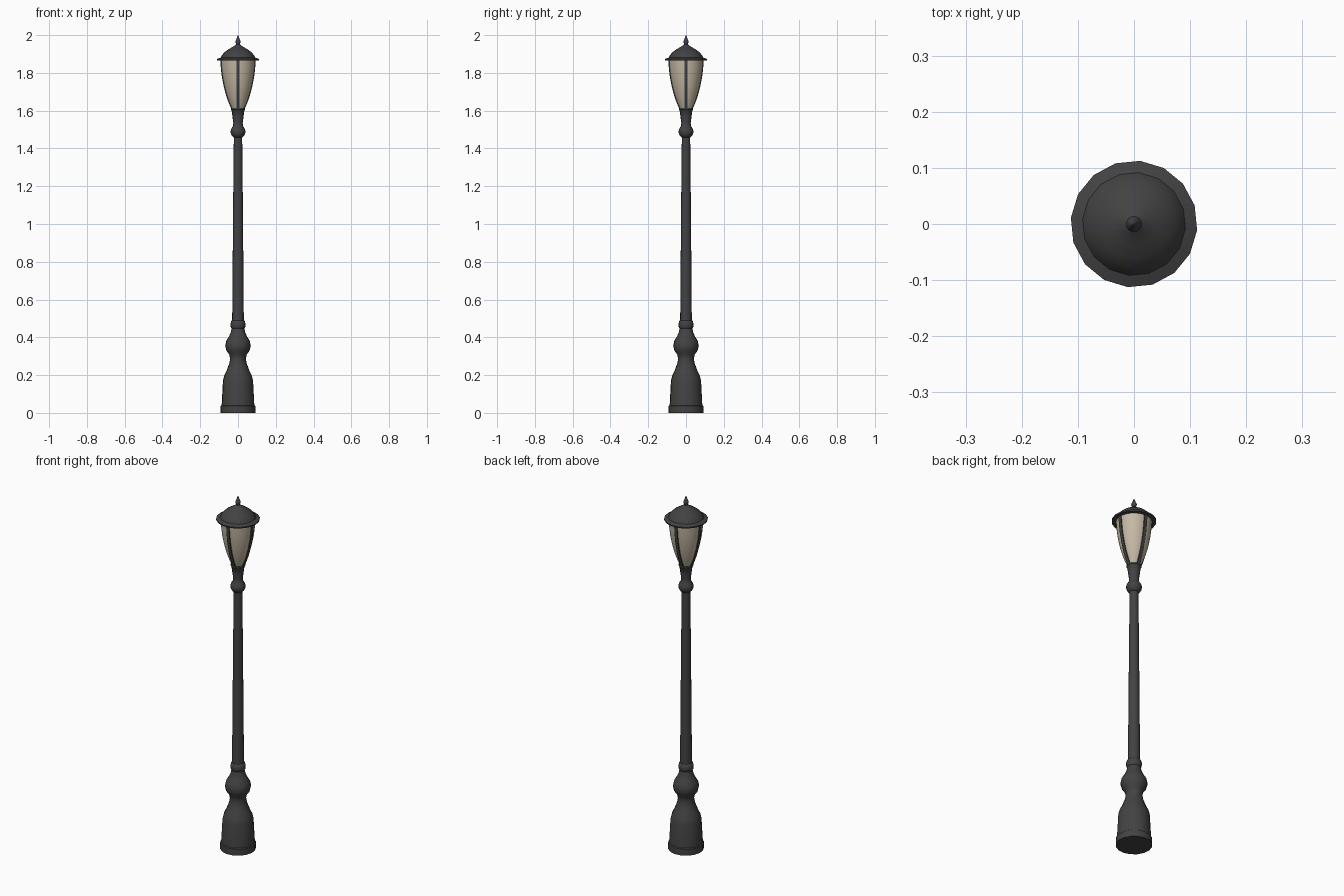
import bpy, bmesh, math

if "Cube" in bpy.data.objects:
    bpy.data.objects.remove(bpy.data.objects["Cube"])

SIDES = 16
TURN = math.radians(-5.5)


def material(name, rgb):
    m = bpy.data.materials.new(name)
    m.diffuse_color = (*rgb, 1)
    m.use_nodes = True
    m.node_tree.nodes["Principled BSDF"].inputs["Base Color"].default_value = m.diffuse_color
    return m


iron = material("dark iron", (0.055, 0.055, 0.056))
glass = material("warm glass", (0.56, 0.48, 0.37))


def finish(name, bm, mat, angle=40):
    bmesh.ops.recalc_face_normals(bm, faces=bm.faces)
    mesh = bpy.data.meshes.new(name)
    bm.to_mesh(mesh)
    bm.free()
    mesh.materials.append(mat)
    ob = bpy.data.objects.new(name, mesh)
    bpy.context.collection.objects.link(ob)
    bpy.ops.object.select_all(action='DESELECT')
    ob.select_set(True)
    bpy.context.view_layer.objects.active = ob
    bpy.ops.object.shade_smooth_by_angle(angle=math.radians(angle))
    return ob


def lathe(name, profile, mat, sides=SIDES, turn=TURN):
    """Spin (radius, height) pairs round z and cap both ends."""
    bm = bmesh.new()
    rings = []
    for r, z in profile:
        rings.append([bm.verts.new((r * math.cos(turn + math.tau * i / sides),
                                    r * math.sin(turn + math.tau * i / sides), z))
                      for i in range(sides)])
    for a, b in zip(rings, rings[1:]):
        for i in range(sides):
            j = (i + 1) % sides
            bm.faces.new((a[i], a[j], b[j], b[i]))
    bm.faces.new(rings[0])
    bm.faces.new(rings[-1])
    return finish(name, bm, mat)


# stepped, bulbous foot
lathe("base", [(0.092, 0), (0.092, 0.036), (0.087, 0.04), (0.08, 0.17), (0.074, 0.195),
               (0.06, 0.225), (0.047, 0.26), (0.042, 0.285), (0.046, 0.308),
               (0.061, 0.328), (0.068, 0.355), (0.062, 0.382), (0.048, 0.405),
               (0.038, 0.428), (0.034, 0.448)], iron)
lathe("lower_collar", [(0.034, 0.447), (0.039, 0.455), (0.04, 0.47), (0.036, 0.486),
                       (0.029, 0.492)], iron)

# tapered pole
lathe("pole", [(0.031, 0.48), (0.028, 0.85), (0.025, 1.2), (0.022, 1.48)], iron)

# ring and flared socket under the lantern
lathe("upper_collar", [(0.022, 1.458), (0.031, 1.465), (0.038, 1.478), (0.04, 1.49),
                       (0.036, 1.504), (0.026, 1.52), (0.025, 1.535), (0.03, 1.572),
                       (0.034, 1.602), (0.038, 1.606), (0.038, 1.614), (0.03, 1.614)], iron)

# tulip-shaped glass
bowl = [(0.032, 1.61), (0.046, 1.643), (0.059, 1.68), (0.071, 1.725),
        (0.081, 1.775), (0.087, 1.825), (0.09, 1.87)]
lathe("glass_bowl", bowl, glass, 32, 0)

# four ribs following the glass
for k in range(4):
    bm = bmesh.new()
    a = k * math.pi / 2
    c, s = math.cos(a), math.sin(a)
    rings = []
    for r, z in bowl:
        rings.append([bm.verts.new((x * c - y * s, x * s + y * c, z))
                      for x, y in ((r - 0.005, -0.009), (r + 0.004, -0.009),
                                   (r + 0.004, 0.009), (r - 0.005, 0.009))])
    for p, q in zip(rings, rings[1:]):
        for i in range(4):
            j = (i + 1) % 4
            bm.faces.new((p[i], p[j], q[j], q[i]))
    bm.faces.new(rings[0])
    bm.faces.new(rings[-1])
    finish("rib_%d" % (k + 1), bm, iron)

# brimmed cap and pointed finial
lathe("cap", [(0.088, 1.866), (0.112, 1.866), (0.113, 1.873), (0.092, 1.881),
              (0.087, 1.89), (0.078, 1.903), (0.062, 1.917), (0.04, 1.931),
              (0.02, 1.943), (0.011, 1.951)], iron)
lathe("finial", [(0.011, 1.948), (0.01, 1.955), (0.014, 1.962), (0.014, 1.968),
                 (0.009, 1.978), (0.005, 1.989), (0.001, 2.0)], iron)
